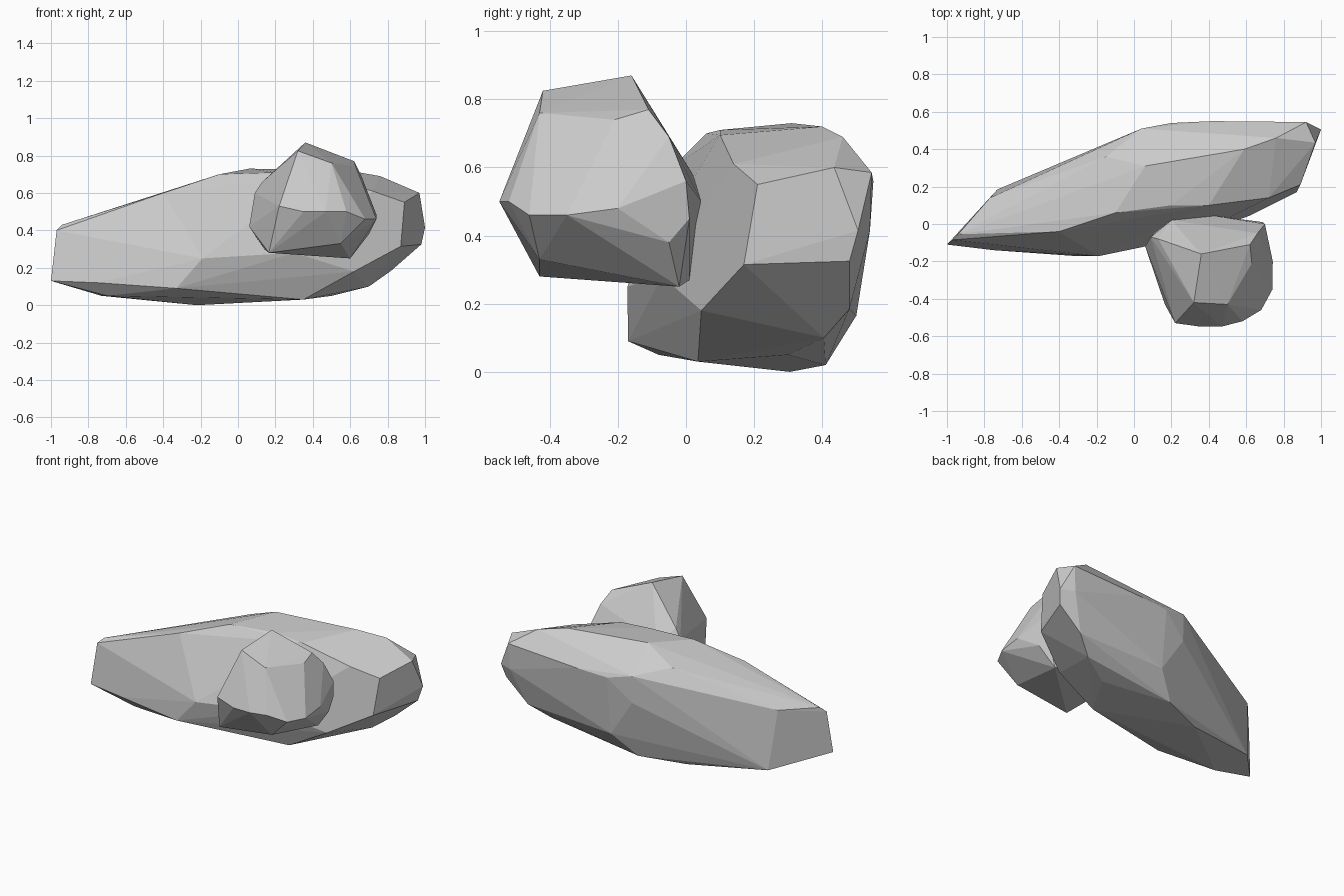
import bpy, bmesh, math

def rock(name, corners):
    """Flat-faceted boulder: convex hull around its chipped corners."""
    bm = bmesh.new()
    for c in corners:
        bm.verts.new(c)
    res = bmesh.ops.convex_hull(bm, input=bm.verts[:])
    loose = [v for v in bm.verts if not v.link_faces]
    bmesh.ops.delete(bm, geom=loose, context='VERTS')
    # merge nearly coplanar triangles into broad facets
    bmesh.ops.dissolve_limit(bm, angle_limit=math.radians(4),
                             verts=bm.verts[:], edges=bm.edges[:])
    bmesh.ops.recalc_face_normals(bm, faces=bm.faces[:])
    me = bpy.data.meshes.new(name)
    bm.to_mesh(me)
    bm.free()
    ob = bpy.data.objects.new(name, me)
    bpy.context.collection.objects.link(ob)
    return ob

# long boulder: right end, crest, left end, then underside
right_end = [(.89, .21, .55), (.97, .435, .60), (1, .505, .415), (.98, .48, .325),
             (.87, .17, .315), (.92, .545, .585), (.91, .54, .415), (.72, .14, .61)]
crest = [(.76, .46, .69), (.59, .40, .72), (.06, .31, .73), (.2, .1, .71), (.4, .10, .695),
         (-.1, .06, .70), (-.15, .36, .64), (.04, .51, .59), (.2, .54, .55), (.42, .55, .56),
         (-.4, -.04, .60), (.04, .505, .41)]
left_end = [(-1, -.11, .13), (-.97, -.085, .40), (-.94, -.055, .43),
            (-.77, .14, .44), (-.73, .185, .05), (-.75, -.14, .12)]
underside = [(-.33, -.17, .09), (-.19, -.172, .25), (.3, -.07, .28), (.62, .045, .18),
             (.35, .035, .03), (-.70, -.08, .05), (-.22, .305, 0), (.06, .41, .02),
             (.2, .5, .165), (.82, .48, .185), (.7, .405, .10), (.5, .3, .05)]
rock("long_boulder", right_end + crest + left_end + underside)

# small boulder resting against the front: upper cap, waist, base
cap = [(.36, -.16, .87), (.32, -.42, .825), (.62, -.11, .77), (.5, -.43, .76),
       (.63, -.21, .74), (.66, -.05, .69), (.13, -.08, .66)]
waist = [(.22, -.53, .53), (.35, -.548, .50), (.47, -.548, .50), (.58, -.52, .50),
         (.68, -.46, .46), (.74, -.35, .46), (.742, -.2, .48), (.70, 0, .56),
         (.2, .02, .58), (.09, -.07, .60), (.06, -.12, .42), (.42, .045, .5),
         (.69, .01, .45), (.2, -.5, .45)]
base = [(.165, -.43, .28), (.55, -.43, .33), (.60, -.02, .25), (.7, -.05, .38),
        (.5, .01, .27), (.14, -.02, .30)]
rock("small_boulder", cap + waist + base)
